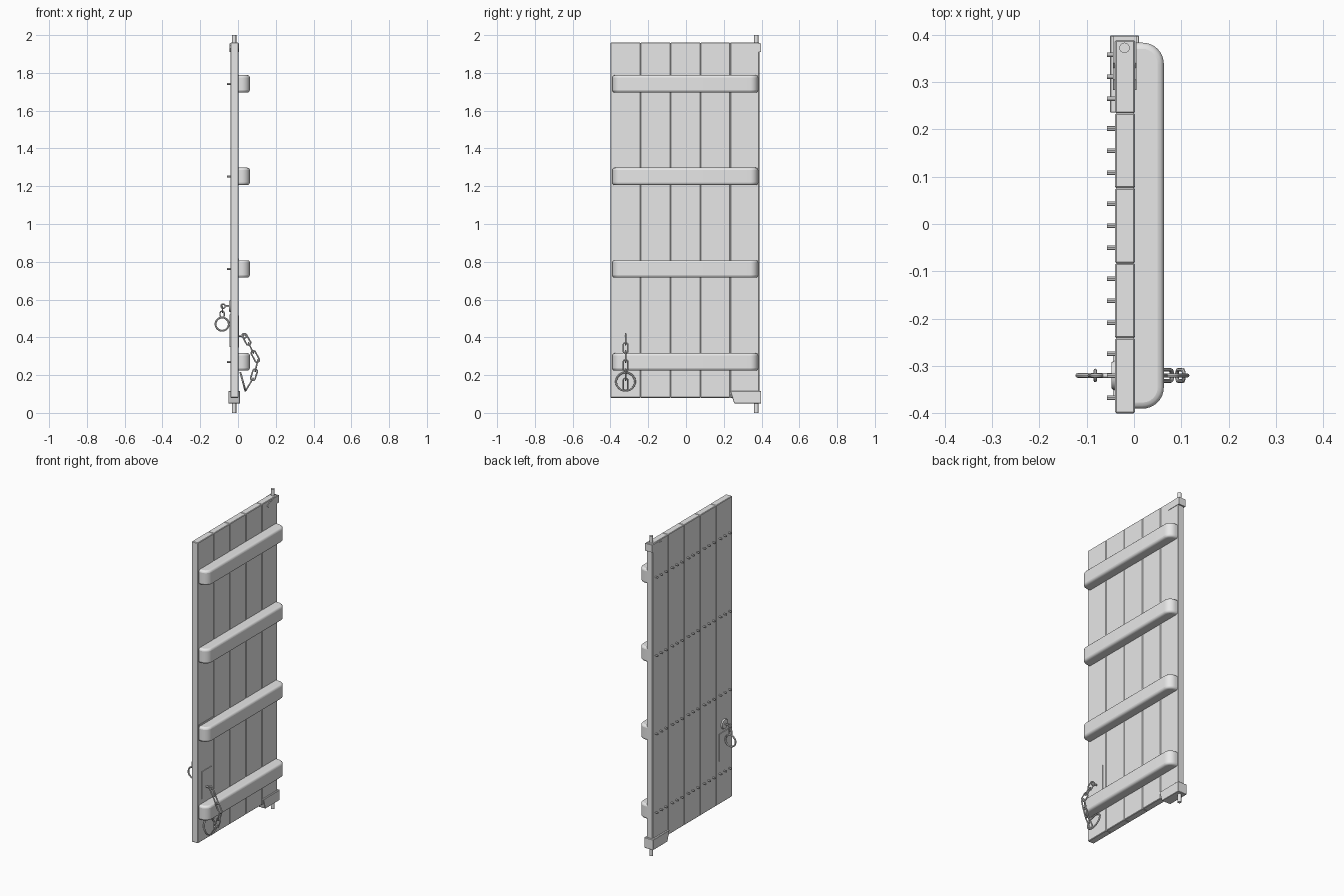
import bpy, bmesh, math
from mathutils import Vector, Matrix

cube = bpy.data.objects.get("Cube")
if cube:
    bpy.data.objects.remove(cube, do_unlink=True)

grey = bpy.data.materials.new("plain grey")
grey.use_nodes = True
grey.diffuse_color = (0.8, 0.8, 0.8, 1)
grey.node_tree.nodes["Principled BSDF"].inputs["Base Color"].default_value = grey.diffuse_color


def finish(name, bm, bevel=0, segments=1, smooth=False):
    """Turn a bmesh into a named object with optional bevel and smoothing."""
    bmesh.ops.recalc_face_normals(bm, faces=bm.faces)
    mesh = bpy.data.meshes.new(name)
    bm.to_mesh(mesh)
    bm.free()
    ob = bpy.data.objects.new(name, mesh)
    bpy.context.collection.objects.link(ob)
    mesh.materials.append(grey)
    if bevel:
        mod = ob.modifiers.new("soft edges", "BEVEL")
        mod.width, mod.segments = bevel, segments
        mod.limit_method, mod.angle_limit = "ANGLE", math.radians(40)
    if smooth:
        bpy.ops.object.select_all(action="DESELECT")
        ob.select_set(True)
        bpy.context.view_layer.objects.active = ob
        bpy.ops.object.shade_smooth_by_angle(angle=math.radians(40))
    return ob


def prism(name, points, offset, **kw):
    """Extrude a flat outline by an offset vector."""
    bm = bmesh.new()
    face = bm.faces.new([bm.verts.new(p) for p in points])
    out = bmesh.ops.extrude_face_region(bm, geom=[face])
    verts = [v for v in out["geom"] if isinstance(v, bmesh.types.BMVert)]
    bmesh.ops.translate(bm, verts=verts, vec=offset)
    return finish(name, bm, **kw)


def box(name, x0, x1, y0, y1, z0, z1, **kw):
    outline = [(x0, y0, z0), (x1, y0, z0), (x1, y1, z0), (x0, y1, z0)]
    return prism(name, outline, (0, 0, z1 - z0), **kw)


def rod(name, start, end, radius, sides=12, tip=None):
    """Cylinder or cone between two points."""
    a, b = Vector(start), Vector(end)
    turn = (b - a).to_track_quat("Z", "Y").to_matrix().to_4x4()
    bm = bmesh.new()
    bmesh.ops.create_cone(bm, cap_ends=True, segments=sides, radius1=radius,
                          radius2=radius if tip is None else tip, depth=(b - a).length,
                          matrix=Matrix.Translation((a + b) / 2) @ turn)
    return finish(name, bm, smooth=True)


def link(name, centre, along, across, radius, wire, stretch=0, around=20, sides=8):
    """Round or stretched ring of wire lying in the along/across plane."""
    c, u, v = Vector(centre), Vector(along).normalized(), Vector(across).normalized()
    n = u.cross(v)
    bm = bmesh.new()
    loops = []
    for i in range(around):
        t = 2 * math.pi * (i + 0.5) / around
        out = u * math.cos(t) + v * math.sin(t)
        mid = c + out * radius + u * math.copysign(stretch, math.cos(t))
        loops.append([])
        for j in range(sides):
            s = 2 * math.pi * j / sides
            loops[-1].append(bm.verts.new(mid + (out * math.cos(s) + n * math.sin(s)) * wire))
    for i in range(around):
        a, b = loops[i], loops[(i + 1) % around]
        for j in range(sides):
            k = (j + 1) % sides
            bm.faces.new((a[j], b[j], b[k], a[k]))
    return finish(name, bm, smooth=True)


# Door boards
seams = [-0.4, -0.241, -0.083, 0.076, 0.234, 0.388]
for i, (a, b) in enumerate(zip(seams, seams[1:])):
    box(f"plank_{i + 1}", -0.04, 0.002, a, b, 0.08, 1.96, bevel=0.003)

# Rounded cross battens, with a row of nails through each
for i, z in enumerate((0.27, 0.762, 1.252, 1.742)):
    outline = [(-0.015, 0.383), (-0.015, -0.39)]
    for y, start in ((-0.345, -90), (0.338, 0)):
        for step in range(9):
            t = math.radians(start + step * 90 / 8)
            outline.append((0.018 + 0.045 * math.cos(t), y + 0.045 * math.sin(t)))
    prism(f"batten_{i + 1}", [(x, y, z - 0.046) for x, y in outline], (0, 0, 0.092),
          bevel=0.013, segments=3, smooth=True)
    for p, (a, b) in enumerate(zip(seams, seams[1:])):
        for k in (-1, 0, 1):
            y = (a + b) / 2 + k * 0.0465
            rod(f"nail_{i + 1}_{p * 3 + k + 2}", (-0.03, y, z), (-0.057, y, z), 0.005, 8)

# Hinge shoes and pivot pins
low_shoe = [(0.235, 0.115), (0.398, 0.115), (0.398, 0.05), (0.255, 0.05)]
prism("lower_hinge_shoe", [(-0.051, y, z) for y, z in low_shoe], (0.062, 0, 0), bevel=0.002)
high_shoe = [(0.283, 0.02), (0.305, 0.036), (0.33, 0.036), (0.34, 0.046), (0.397, 0.046),
             (0.397, 0), (0.305, 0)]
prism("upper_hinge_shoe", [(-0.044, y, 1.91 + z) for y, z in high_shoe], (0.049, 0, 0))
rod("lower_pivot_pin", (-0.02, 0.372, 0), (-0.02, 0.372, 0.09), 0.011, 16)
rod("upper_pivot_pin", (-0.02, 0.372, 1.93), (-0.02, 0.372, 2), 0.011, 16)

# Thin backing plates on the boards
box("inner_latch_plate", 0, 0.005, -0.362, -0.269, 0.345, 0.515)
box("outer_latch_plate", -0.044, -0.038, -0.362, -0.269, 0.35, 0.52)
box("patch_plate", 0, 0.004, -0.388, -0.252, 0.73, 0.818)

# Pull ring on the nailed side
Y = -0.32
X, Z, YY = (1, 0, 0), (0, 0, 1), (0, 1, 0)
rod("outer_rose", (-0.038, Y, 0.565), (-0.047, Y, 0.565), 0.033, 20, tip=0.028)
rod("outer_eye_stem", (-0.04, Y, 0.565), (-0.068, Y, 0.565), 0.005)
link("outer_eye", (-0.079, Y, 0.565), X, Z, 0.011, 0.004)
link("outer_link_upper", (-0.082, Y, 0.548), Z, YY, 0.011, 0.0035, 0.006)
link("outer_link_lower", (-0.084, Y, 0.522), Z, X, 0.011, 0.0035, 0.006)
link("pull_ring", (-0.084, Y, 0.47), Z, X, 0.035, 0.005, around=32)

# Chain hanging over the lowest batten
rod("inner_eye_stem", (0, Y, 0.408), (0.022, Y, 0.408), 0.005)
link("inner_eye", (0.033, Y, 0.408), X, Z, 0.012, 0.004)
path = [(0.035, 0.408), (0.058, 0.366), (0.079, 0.322), (0.104, 0.275),
        (0.092, 0.225), (0.077, 0.178), (0.045, 0.125)]
for i, (a, b) in enumerate(zip(path, path[1:])):
    p, q = Vector((a[0], Y, a[1])), Vector((b[0], Y, b[1]))
    d = q - p
    flat = Vector(YY).cross(d)
    link(f"chain_link_{i + 1}", (p + q) / 2, d, YY if i % 2 else flat,
         0.012, 0.004, max(d.length / 2 - 0.006, 0.004))

# Loose ring at the end of the chain
link("end_ring", (0.026, Y, 0.165), (-0.03, 0, 0.11), YY, 0.05, 0.005, around=32)
